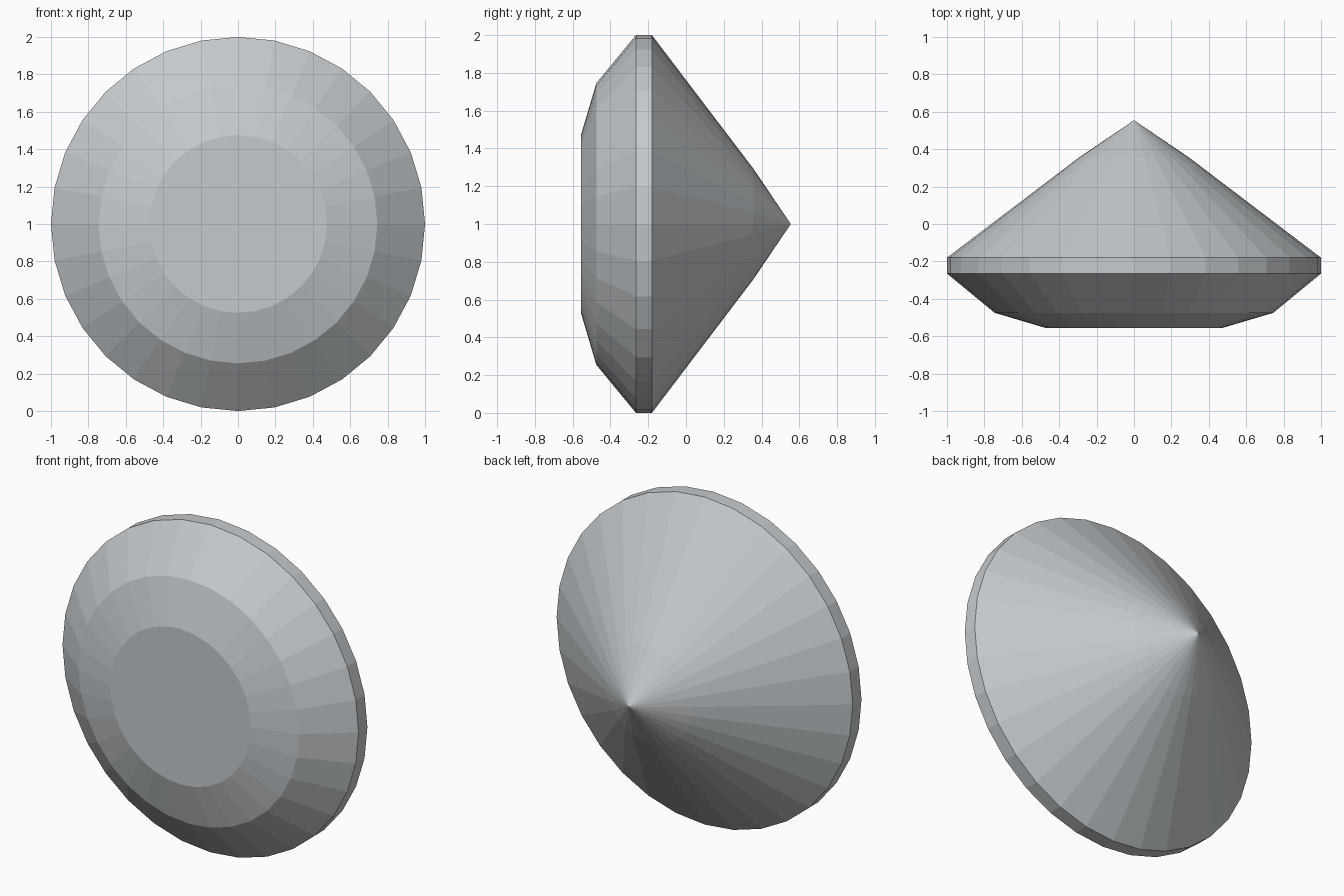
import bpy, bmesh
from math import pi
from mathutils import Vector

cube = bpy.data.objects.get("Cube")
if cube:
    bpy.data.objects.remove(cube, do_unlink=True)

SIDES = 32
CENTRE = Vector((0, 0, 1))

# Pale grey stone
stone = bpy.data.materials.new("pale_grey_stone")
stone.use_nodes = True
colour = (0.56, 0.59, 0.61, 1)
stone.diffuse_color = colour
stone.node_tree.nodes["Principled BSDF"].inputs["Base Color"].default_value = colour

# Radius and depth, from the flat table over crown and girdle to the point
profile = [(0.475, -0.555), (0.745, -0.475), (1, -0.265),
           (1, -0.18), (0.295, 0.355), (0, 0.555)]

bm = bmesh.new()
points = [bm.verts.new(CENTRE + Vector((r, y, 0))) for r, y in profile]
edges = [bm.edges.new(pair) for pair in zip(points, points[1:])]

# Turn the profile around the front-to-back axis
bmesh.ops.spin(bm, geom=points + edges, cent=CENTRE, axis=(0, 1, 0),
               angle=2 * pi, steps=SIDES, use_duplicate=False)
bmesh.ops.remove_doubles(bm, verts=bm.verts, dist=0.001)

# Close the table with one flat face
bmesh.ops.holes_fill(bm, edges=[e for e in bm.edges if e.is_boundary], sides=0)
bmesh.ops.recalc_face_normals(bm, faces=bm.faces)

mesh = bpy.data.meshes.new("cut_gem")
bm.to_mesh(mesh)
bm.free()
mesh.materials.append(stone)
gem = bpy.data.objects.new("cut_gem", mesh)
bpy.context.collection.objects.link(gem)
